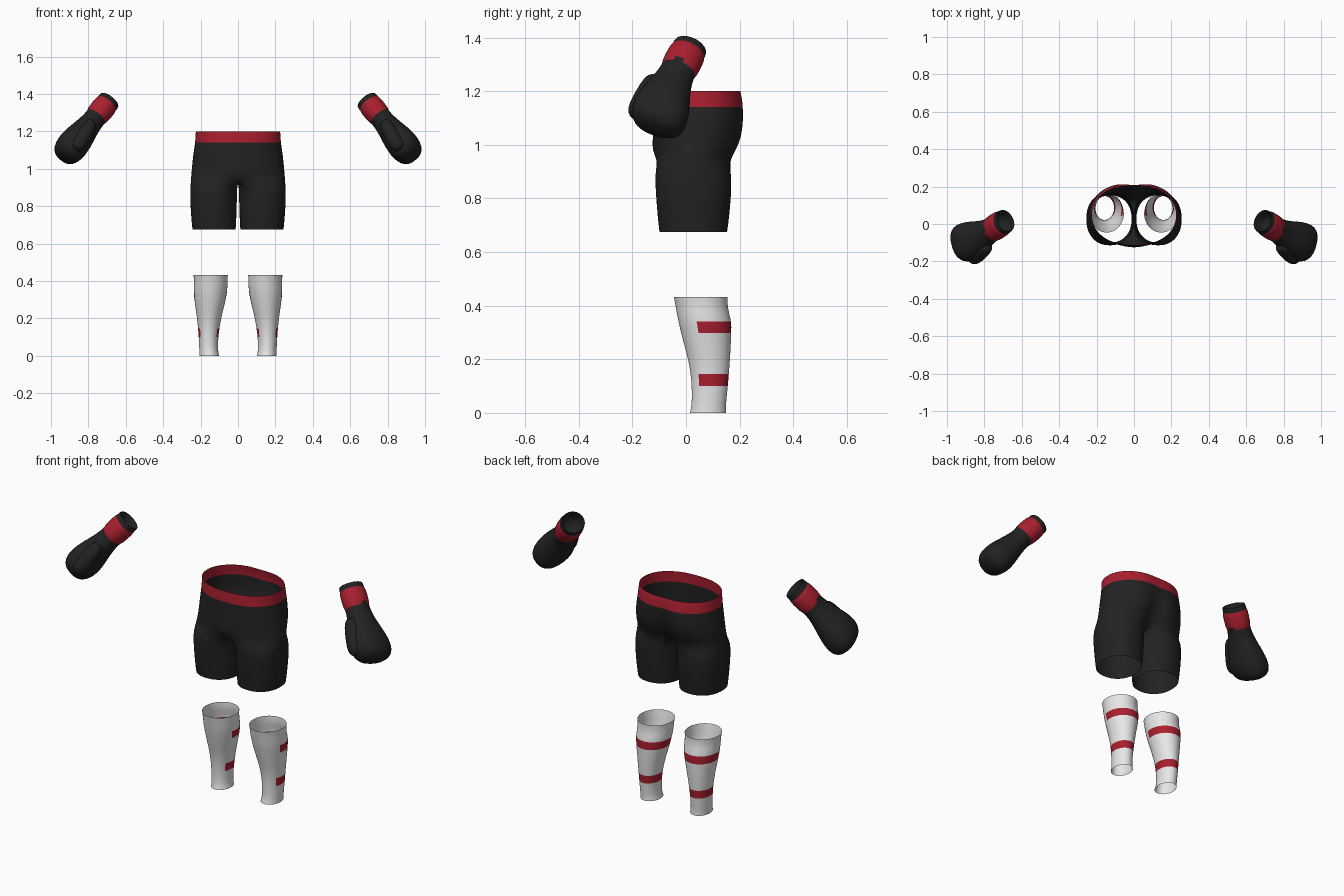
import bpy, bmesh, math
from mathutils import Vector

if "Cube" in bpy.data.objects:
    bpy.data.objects.remove(bpy.data.objects["Cube"])


def material(name, rgb):
    m = bpy.data.materials.new(name)
    m.diffuse_color = (*rgb, 1)
    m.use_nodes = True
    m.node_tree.nodes["Principled BSDF"].inputs["Base Color"].default_value = m.diffuse_color
    return m


BLACK = material("black cloth", (0.016, 0.016, 0.017))
RED = material("red trim", (0.40, 0.014, 0.028))
WHITE = material("white padding", (0.80, 0.80, 0.80))


def power(v, p):
    return math.copysign(abs(v) ** p, v)


def bridge(bm, lower, upper, closed=True):
    n = len(lower)
    for i in range(n if closed else n - 1):
        j = (i + 1) % n
        bm.faces.new((lower[i], lower[j], upper[j], upper[i]))


def finish(bm, name, mats, rule, mirror=False, subdiv=1):
    bmesh.ops.recalc_face_normals(bm, faces=bm.faces)
    for f in bm.faces:
        f.smooth = True
        f.material_index = rule(f.calc_center_median())
    mesh = bpy.data.meshes.new(name)
    bm.to_mesh(mesh)
    bm.free()
    for m in mats:
        mesh.materials.append(m)
    ob = bpy.data.objects.new(name, mesh)
    bpy.context.collection.objects.link(ob)
    if mirror:
        mod = ob.modifiers.new("mirror", 'MIRROR')
        mod.merge_threshold = 0.0005
    if subdiv:
        ob.modifiers.new("smooth", 'SUBSURF').levels = subdiv
        ob.modifiers["smooth"].render_levels = subdiv
    return ob


# --- shorts: half pelvis arcs that split into a closed leg tube, mirrored ---
N, M = 21, 7


def pelvis_ring(z, a, yf, yb, cleft, tuck=0.0):
    pts = []
    yc, b = (yf + yb) / 2, (yb - yf) / 2
    for i in range(N):
        t = math.radians(-90 + 180 * i / (N - 1))
        x = a * power(math.cos(t), 0.88) if 0 < i < N - 1 else 0.0
        y = yc + b * power(math.sin(t), 0.95)
        dent = math.exp(-(x / 0.05) ** 2)
        y += (-cleft if t > 0 else tuck) * dent
        pts.append(Vector((x, y, z)))
    return pts


def leg_ring(z, x0, x1, yf, yb):
    angles = [-130 + 260 * i / (N - 1) for i in range(N)]
    angles += [130 + 100 * (k + 1) / (M + 1) for k in range(M)]
    pts = []
    for d in angles:
        t = math.radians(d)
        pts.append(Vector(((x0 + x1) / 2 + (x1 - x0) / 2 * power(math.cos(t), 0.9),
                           (yf + yb) / 2 + (yb - yf) / 2 * power(math.sin(t), 0.9), z)))
    return pts


def shorts():
    bm = bmesh.new()
    rows = [pelvis_ring(*r) for r in (
        (1.20, 0.226, -0.113, 0.208, 0.006),
        (1.172, 0.228, -0.115, 0.215, 0.008),
        (1.145, 0.229, -0.116, 0.220, 0.012),
        (1.09, 0.238, -0.118, 0.224, 0.022),
        (1.03, 0.245, -0.118, 0.219, 0.035, -0.008),
        (0.98, 0.249, -0.118, 0.198, 0.045, -0.012),
        (0.945, 0.252, -0.117, 0.176, 0.05, 0.01))]
    # crotch seam closes the first leg ring along the centre plane
    first, last = rows[-1][0], rows[-1][-1]
    seam = [Vector((0, last.y + (first.y - last.y) * (k + 1) / (M + 1),
                    0.945 - 0.02 * math.sin(math.pi * (k + 1) / (M + 1)))) for k in range(M)]
    vrows = [[bm.verts.new(p) for p in r] for r in rows]
    for a, b in zip(vrows, vrows[1:]):
        bridge(bm, a, b, closed=False)
    prev = vrows[-1] + [bm.verts.new(p) for p in seam]
    for r in ((0.90, 0.004, 0.255, -0.116, 0.168),
              (0.85, 0.005, 0.257, -0.115, 0.171),
              (0.77, 0.007, 0.253, -0.110, 0.166),
              (0.70, 0.010, 0.247, -0.103, 0.158),
              (0.675, 0.012, 0.244, -0.100, 0.154)):
        ring = [bm.verts.new(p) for p in leg_ring(*r)]
        bridge(bm, prev, ring)
        prev = ring
    finish(bm, "shorts", [BLACK, RED], lambda c: int(c.z > 1.145), mirror=True)


# --- shin guards: open tubes with red straps round the calf ---
SHIN = ((0.0, 0.101, 0.206, 0.014, 0.150), (0.02, 0.106, 0.206, 0.020, 0.148),
        (0.06, 0.107, 0.208, 0.022, 0.152), (0.10, 0.105, 0.210, 0.021, 0.156),
        (0.143, 0.100, 0.213, 0.018, 0.160), (0.20, 0.090, 0.219, 0.008, 0.164),
        (0.25, 0.078, 0.226, -0.006, 0.167), (0.298, 0.066, 0.233, -0.018, 0.169),
        (0.342, 0.058, 0.238, -0.029, 0.170), (0.38, 0.056, 0.236, -0.036, 0.158),
        (0.41, 0.056, 0.236, -0.041, 0.155), (0.432, 0.054, 0.238, -0.046, 0.156))


def shin_guard(side, s):
    bm = bmesh.new()
    prev = None
    for z, x0, x1, yf, yb in SHIN:
        ring = []
        for i in range(40):
            t = math.tau * i / 40
            ring.append(bm.verts.new((s * ((x0 + x1) / 2 + (x1 - x0) / 2 * math.cos(t)),
                                      (yf + yb) / 2 + (yb - yf) / 2 * math.sin(t), z)))
        if prev:
            bridge(bm, prev, ring)
        prev = ring

    def strap(c):
        return int(c.y > 0.05 and (0.10 < c.z < 0.143 or 0.298 < c.z < 0.342))
    finish(bm, side + "_shin_guard", [WHITE, RED], strap)


# --- gloves: lofted mitt along a slanted axis, plus thumb ---
TIP = Vector((0.685, 0.018, 1.368))
AXIS = Vector((0.59, -0.37, -0.72)).normalized()
U = AXIS.cross(Vector((0, 1, 0))).normalized()
V = AXIS.cross(U).normalized()
if V.y < 0:
    V = -V
# distance along axis, half width, half depth, depth offset, squareness
MITT = ((0.09, 0.050, 0.052, 0, 1), (0.01, 0.054, 0.057, 0, 1),
        (0.0, 0.058, 0.062, 0, 1), (0.008, 0.061, 0.066, 0, 1), (0.034, 0.061, 0.066, 0, 1),
        (0.036, 0.065, 0.071, 0, 1), (0.075, 0.066, 0.072, 0, 1), (0.118, 0.064, 0.071, 0, 1),
        (0.121, 0.058, 0.066, 0, 1), (0.16, 0.059, 0.069, 0, 1), (0.21, 0.066, 0.080, 0.002, 0.95),
        (0.26, 0.077, 0.094, 0.006, 0.9), (0.31, 0.085, 0.106, 0.010, 0.85),
        (0.355, 0.085, 0.110, 0.014, 0.82), (0.39, 0.075, 0.100, 0.018, 0.82),
        (0.412, 0.056, 0.078, 0.020, 0.85), (0.422, 0.028, 0.040, 0.020, 0.9))


def flip(p, s):
    return Vector((s * p.x, p.y, p.z))


def tube(bm, rings, s):
    prev = None
    for pts in rings:
        ring = [bm.verts.new(flip(p, s)) for p in pts]
        if prev:
            bridge(bm, prev, ring)
        else:
            bm.faces.new(ring)
        prev = ring
    bm.faces.new(prev)


def glove(side, s):
    bm = bmesh.new()
    rings = []
    for d, w, h, off, sq in MITT:
        angles = [math.tau * i / 24 for i in range(24)]
        rings.append([TIP + AXIS * d + U * w * power(math.cos(t), sq)
                      + V * (off + h * power(math.sin(t), sq)) for t in angles])
    tube(bm, rings, s)

    def cuff(c):
        d = flip(c, s) - TIP
        along = d.dot(AXIS)
        return int(0.0345 < along < 0.12 and (d - AXIS * along).length > 0.061)
    finish(bm, side + "_glove", [BLACK, RED], cuff)

    # thumb: rounded capsule laid on the front of the mitt
    bm = bmesh.new()
    a, b = Vector((0.795, -0.128, 1.225)), Vector((0.855, -0.180, 1.125))
    w = (b - a).normalized()
    u = w.cross(Vector((0, 1, 0))).normalized()
    v = w.cross(u)
    rings = []
    for f, r in ((-0.30, 0.012), (-0.24, 0.026), (-0.1, 0.036), (0.2, 0.041), (0.6, 0.043),
                 (0.95, 0.042), (1.15, 0.032), (1.25, 0.014)):
        rings.append([a + (b - a) * f + u * r * math.cos(math.tau * i / 16)
                      + v * r * math.sin(math.tau * i / 16) for i in range(16)])
    tube(bm, rings, s)
    finish(bm, side + "_glove_thumb", [BLACK], lambda c: 0)


shorts()
for side, s in (("left", 1), ("right", -1)):
    shin_guard(side, s)
    glove(side, s)
